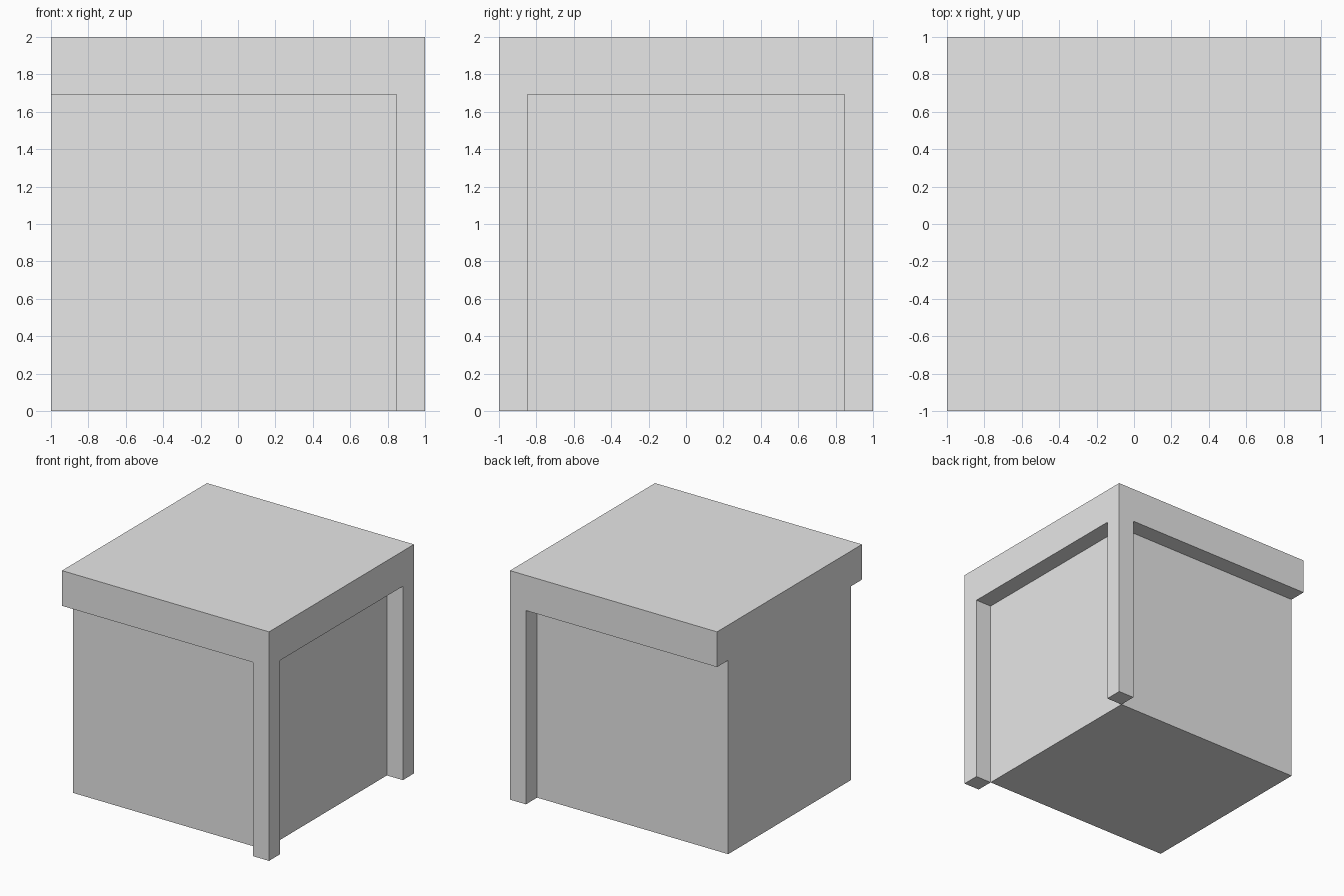
import bpy
import bmesh
from mathutils import Vector

if "Cube" in bpy.data.objects:
    bpy.data.objects.remove(bpy.data.objects["Cube"], do_unlink=True)

UNIT = 2 / 13              # post thickness and wall recess
INNER = 1 - UNIT           # recessed wall plane
ROOF_BASE = 2 - 2 * UNIT   # underside of the slab

grey = bpy.data.materials.new("plain_grey")
grey.use_nodes = True
grey.diffuse_color = (0.8, 0.8, 0.8, 1)
grey.node_tree.nodes["Principled BSDF"].inputs["Base Color"].default_value = (0.8, 0.8, 0.8, 1)


def box(name, low, high):
    """Add a flat-shaded box spanning two opposite corners."""
    low, high = Vector(low), Vector(high)
    bm = bmesh.new()
    bmesh.ops.create_cube(bm, size=1)
    bmesh.ops.scale(bm, vec=high - low, verts=bm.verts)
    bmesh.ops.translate(bm, vec=(low + high) / 2, verts=bm.verts)
    mesh = bpy.data.meshes.new(name)
    bm.to_mesh(mesh)
    bm.free()
    mesh.materials.append(grey)
    obj = bpy.data.objects.new(name, mesh)
    bpy.context.collection.objects.link(obj)
    return obj


# Overhanging top slab
box("top_slab", (-1, -1, ROOF_BASE), (1, 1, 2))

# Body: flush with the slab on -x, recessed on the other three sides
box("body", (-1, -INNER, 0), (INNER, INNER, ROOF_BASE))

# Corner posts on the +x side
box("front_post", (INNER, -1, 0), (1, -INNER, ROOF_BASE))
box("back_post", (INNER, INNER, 0), (1, 1, ROOF_BASE))
